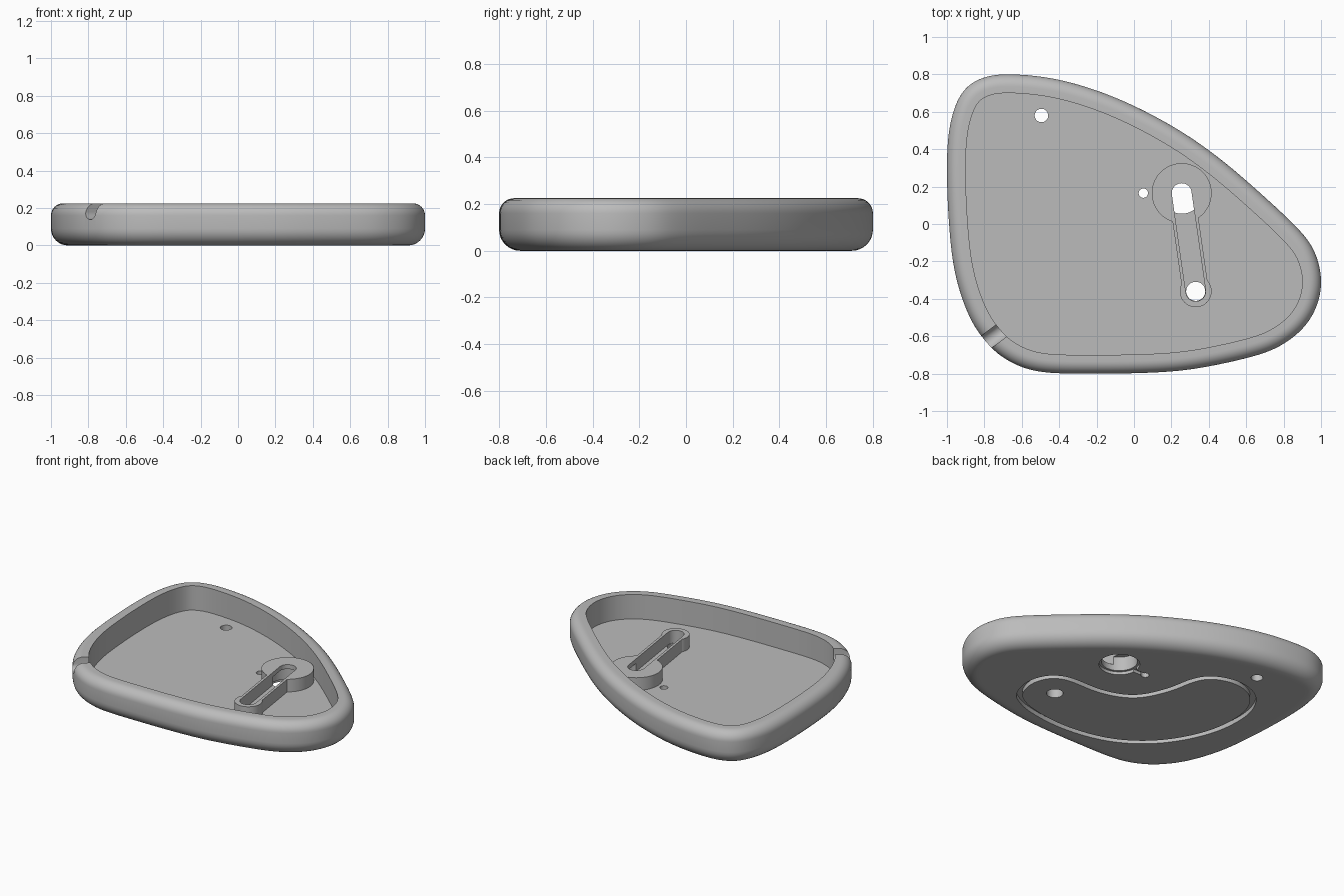
import bpy, bmesh, math
from mathutils import Vector, Matrix

if "Cube" in bpy.data.objects:
    bpy.data.objects.remove(bpy.data.objects["Cube"])

grey = bpy.data.materials.new("plain grey")
grey.diffuse_color = (0.5, 0.5, 0.5, 1)
grey.use_nodes = True
grey.node_tree.nodes["Principled BSDF"].inputs["Base Color"].default_value = grey.diffuse_color


def spline(pts, steps=8, passes=12):
    """Closed smooth curve through a few points."""
    P = [Vector(p) for p in pts]
    n, out = len(P), []
    for i in range(n):
        a, b, c, d = (P[(i + k) % n] for k in (-1, 0, 1, 2))
        for s in range(steps):
            t = s / steps
            out.append(0.5 * (2 * b + (c - a) * t + (2 * a - 5 * b + 4 * c - d) * t ** 2
                              + (3 * b - a - 3 * c + d) * t ** 3))
    for _ in range(passes):
        m = len(out)
        out = [(out[i - 1] + 2 * out[i] + out[(i + 1) % m]) / 4 for i in range(m)]
    return out


def fit(loop, hx, hy):
    """Stretch a loop to the given half sizes, centred."""
    xs, ys = [p.x for p in loop], [p.y for p in loop]
    x0, x1, y0, y1 = min(xs), max(xs), min(ys), max(ys)
    return [Vector((((p.x - x0) / (x1 - x0) * 2 - 1) * hx,
                    ((p.y - y0) / (y1 - y0) * 2 - 1) * hy)) for p in loop]


def inset(loop, d):
    """Move a clockwise loop inwards."""
    n, out = len(loop), []
    for i, p in enumerate(loop):
        t = (loop[(i + 1) % n] - loop[i - 1]).normalized()
        out.append(p + Vector((t.y, -t.x)) * d)
    return out


def loft(name, sections, cyclic=False, matrix=None):
    """Skin a list of (2D loop, z); capped, or closed into a ring."""
    bm = bmesh.new()
    rings = [[bm.verts.new((p[0], p[1], z)) for p in loop] for loop, z in sections]
    pairs = list(zip(rings, rings[1:]))
    if cyclic:
        pairs.append((rings[-1], rings[0]))
    else:
        bm.faces.new(rings[0])
        bm.faces.new(rings[-1])
    for a, b in pairs:
        for i in range(len(a)):
            j = (i + 1) % len(a)
            bm.faces.new((a[i], a[j], b[j], b[i]))
    bmesh.ops.recalc_face_normals(bm, faces=bm.faces)
    me = bpy.data.meshes.new(name)
    bm.to_mesh(me)
    bm.free()
    if matrix:
        me.transform(matrix)
    me.materials.append(grey)
    ob = bpy.data.objects.new(name, me)
    bpy.context.collection.objects.link(ob)
    return ob


def stadium(a, b, r, n=24):
    """Round-ended slot outline from a to b."""
    a, b = Vector(a), Vector(b)
    ang = math.atan2(b.y - a.y, b.x - a.x)
    pts = []
    for c, start in ((b, ang - math.pi / 2), (a, ang + math.pi / 2)):
        for i in range(n + 1):
            t = start + math.pi * i / n
            pts.append(c + Vector((math.cos(t), math.sin(t))) * r)
    return pts


def disc(c, r, n=48):
    return [Vector((c[0] + r * math.cos(2 * math.pi * i / n),
                    c[1] + r * math.sin(2 * math.pi * i / n))) for i in range(n)]


def prism(name, loop, z0, z1, matrix=None):
    return loft(name, [(loop, z0), (loop, z1)], matrix=matrix)


def boolean(target, tool, op):
    bpy.context.view_layer.objects.active = target
    m = target.modifiers.new("bool", 'BOOLEAN')
    m.operation, m.object, m.solver = op, tool, 'EXACT'
    bpy.ops.object.modifier_apply(modifier=m.name)
    bpy.data.objects.remove(tool)


H, FLOOR, BOSS = 0.225, 0.06, 0.145

# Tray outline, clockwise from the left side
outline = fit(spline([
    (-1, .2), (-1, .38), (-.985, .53), (-.945, .66), (-.88, .745), (-.78, .79), (-.66, .8),
    (-.48, .785), (-.3, .745), (-.1, .675), (.1, .58), (.3, .463), (.5, .315), (.7, .14),
    (.88, -.03), (.965, -.15), (1, -.3), (.975, -.44), (.905, -.555), (.8, -.64), (.68, -.695),
    (.48, -.745), (.25, -.785), (0, -.798), (-.22, -.8), (-.45, -.797), (-.59, -.77),
    (-.7, -.715), (-.78, -.645), (-.865, -.53), (-.93, -.37), (-.97, -.2), (-.99, 0)]), 1, .8)

# Tray: rounded outer wall, flat rim, straight inner wall and floor
rb, rt, N = 0.09, 0.065, 8
profile = [(rb + .02, 0)]
for i in range(N + 1):
    t = math.pi / 2 * i / N
    profile.append((rb * (1 - math.sin(t)), rb * (1 - math.cos(t))))
for i in range(N + 1):
    t = math.pi / 2 * i / N
    profile.append((rt * (1 - math.cos(t)), H - rt * (1 - math.sin(t))))
profile += [(.1, H), (.1, FLOOR)]
tray = loft("tray", [(inset(outline, d), z) for d, z in profile])

# Raised keyhole boss: big disc, arm and small end disc
hub, tip = (.255, .165), (.33, -.36)
for name, loop in (("hub_boss", disc(hub, .16, 64)), ("arm_boss", stadium(hub, tip, .07)),
                   ("tip_boss", disc(tip, .085))):
    boolean(tray, prism(name, loop, FLOOR - .02, BOSS), 'UNION')

# Slot trench, through holes and the stepped recess under the hub
cuts = [("slot", stadium(hub, tip, .053), FLOOR, .3),
        ("tip_hole", disc(tip, .051), -.1, .3),
        ("hub_recess", disc(hub, .11, 64), -.1, .115),
        ("hub_step", disc(hub, .125, 64), -.1, .02),
        ("corner_hole", disc((-.495, .58), .036), -.1, .3),
        ("pin_hole", disc((.05, .165), .025, 32), -.1, .3),
        ("pin_groove", stadium((.05, .165), hub, .014, 12), -.1, .02)]
for c in cuts:
    boolean(tray, prism(*c), 'DIFFERENCE')

# Kidney-shaped groove on the underside
kidney = spline([
    (.51, -.51), (.55, -.37), (.51, -.23), (.384, -.15), (.14, -.145), (-.06, -.063),
    (-.16, .13), (-.195, .3), (-.27, .42), (-.444, .475), (-.63, .41), (-.74, .22),
    (-.734, -.06), (-.629, -.311), (-.467, -.497), (-.25, -.615), (.03, -.66),
    (.289, -.633), (.43, -.58)][::-1], passes=6)
area = sum(a.x * b.y - b.x * a.y for a, b in zip(kidney, kidney[1:] + kidney[:1]))
if area > 0:
    kidney.reverse()
inner = inset(kidney, .036)
boolean(tray, loft("kidney_groove", [(kidney, -.05), (inner, -.05), (inner, .03), (kidney, .03)],
                   cyclic=True), 'DIFFERENCE')

# Round-bottomed cable notch through the rim
d = Vector((.8, .6, 0))
up = Vector((0, 0, 1))
side = up.cross(d)
M = Matrix((side, up, d)).transposed().to_4x4()
M.translation = Vector((-.755, -.605, 0))
boolean(tray, prism("cable_notch", stadium((0, .18), (0, .4), .042), -.16, .16, M), 'DIFFERENCE')

bpy.ops.object.select_all(action='DESELECT')
tray.select_set(True)
bpy.context.view_layer.objects.active = tray
bpy.ops.object.shade_smooth_by_angle(angle=math.radians(30))
